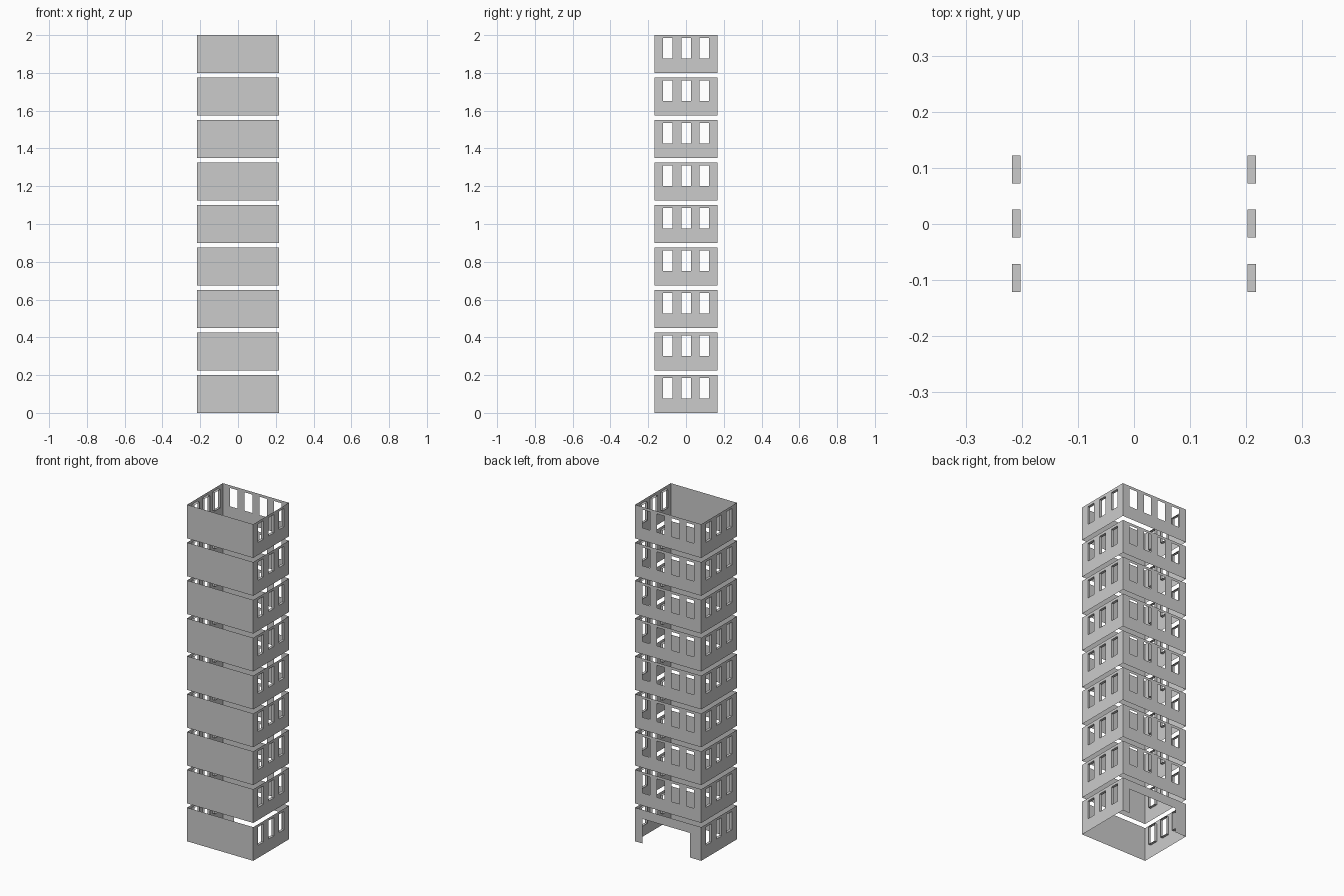
import bpy, bmesh
from mathutils import Vector

if "Cube" in bpy.data.objects:
    bpy.data.objects.remove(bpy.data.objects["Cube"])

HALF_X, HALF_Y = 0.2175, 0.1675      # half footprint
STOREY_H, PITCH, STOREYS = 0.2, 0.225, 9
WIN_W, WIN_LOW, WIN_TOP = 0.05, 0.075, 0.184
REVEAL = 0.0155
UP = Vector((0, 0, 1))


def windows(centres):
    return [(c - WIN_W / 2, c + WIN_W / 2, WIN_LOW, WIN_TOP) for c in centres]


def add_wall(bm, along, distance, half, holes=(), depth=0):
    """Thin wall running in direction 'along', with rectangular holes and optional inward reveals."""
    along = Vector(along)
    normal = along.cross(UP)

    def face(points):
        bm.faces.new([bm.verts.new(along * u + UP * z + normal * (distance - d)) for u, z, d in points])

    us = sorted({-half, half, *[v for h in holes for v in h[:2]]})
    zs = sorted({0, STOREY_H, *[v for h in holes for v in h[2:]]})
    for u0, u1 in zip(us, us[1:]):
        for z0, z1 in zip(zs, zs[1:]):
            um, zm = (u0 + u1) / 2, (z0 + z1) / 2
            if any(a < um < b and c < zm < d for a, b, c, d in holes):
                continue
            face([(u0, z0, 0), (u1, z0, 0), (u1, z1, 0), (u0, z1, 0)])
    if depth:
        for a, b, c, d in holes:
            loop = [(a, c), (b, c), (b, d), (a, d)]
            for p, q in zip(loop, loop[1:] + loop[:1]):
                face([(*p, 0), (*p, depth), (*q, depth), (*q, 0)])


def build_storey(name, back_holes):
    bm = bmesh.new()
    side = windows([-0.0965, 0.001, 0.0975])
    side_mirrored = [(-b, -a, c, d) for a, b, c, d in side]
    add_wall(bm, (1, 0, 0), HALF_Y, HALF_X)                             # blank front
    add_wall(bm, (0, 1, 0), HALF_X, HALF_Y, side, REVEAL)               # right
    add_wall(bm, (0, -1, 0), HALF_X, HALF_Y, side_mirrored, REVEAL)     # left
    add_wall(bm, (-1, 0, 0), HALF_Y, HALF_X, back_holes)                # back
    bmesh.ops.remove_doubles(bm, verts=bm.verts, dist=0.0001)
    mesh = bpy.data.meshes.new(name)
    bm.to_mesh(mesh)
    bm.free()
    return mesh


# Ground storey has a wide doorway at the back; the others have four windows
ground = build_storey("ground_storey", [(-0.17, 0.145, 0, 0.146)])
upper = build_storey("upper_storey", windows([-0.145, -0.048, 0.048, 0.145]))

for i in range(STOREYS):
    name = "ground_storey" if i == 0 else f"upper_storey_{i}"
    storey = bpy.data.objects.new(name, upper if i else ground)
    storey.location.z = i * PITCH
    bpy.context.collection.objects.link(storey)
